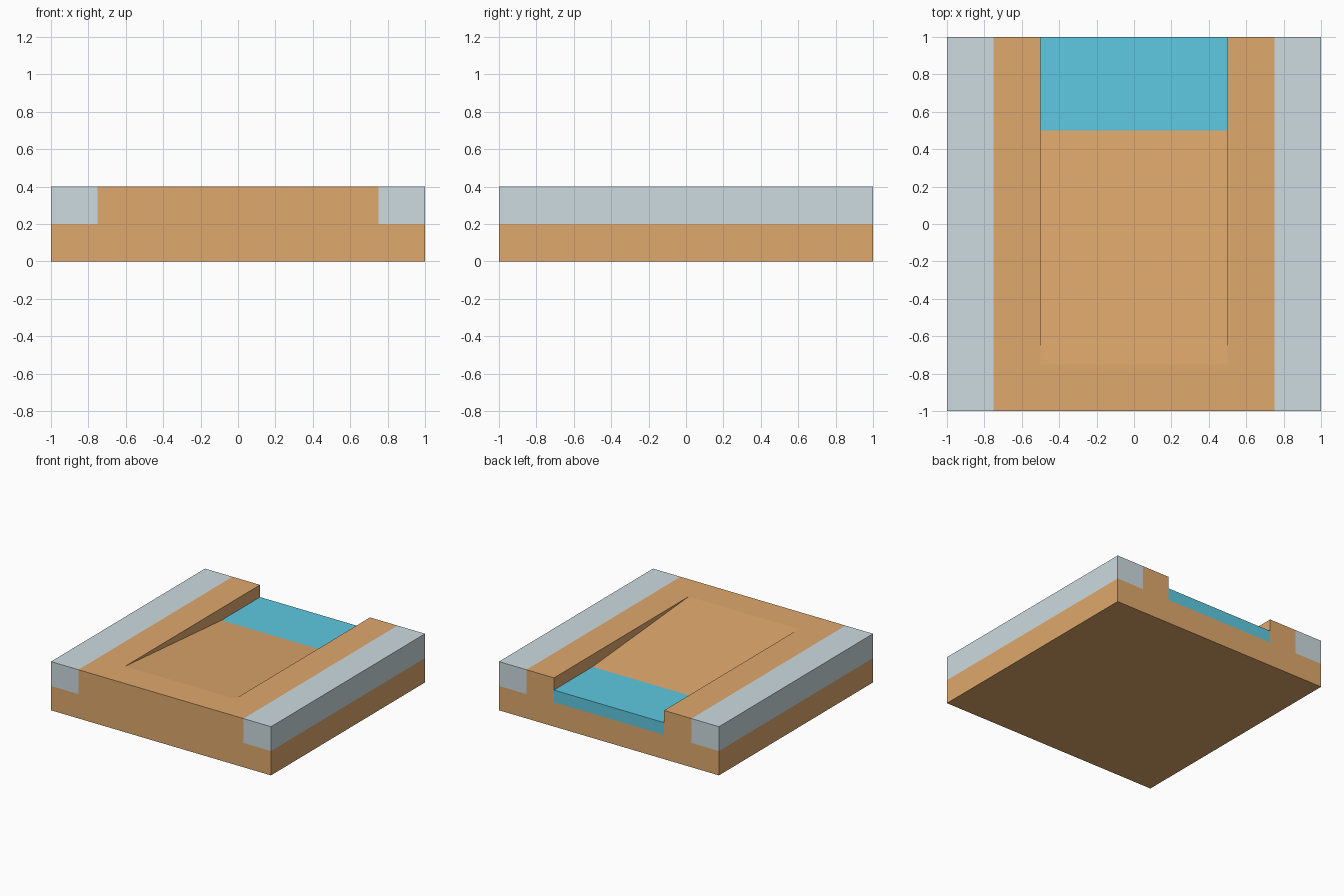
import bpy
import bmesh
from mathutils import Vector

default_cube = bpy.data.objects.get("Cube")
if default_cube:
    bpy.data.objects.remove(default_cube, do_unlink=True)


def make_material(name, srgb):
    """Flat material from 0-255 display values, stored as linear."""
    linear = [((c / 255 + 0.055) / 1.055) ** 2.4 for c in srgb]
    mat = bpy.data.materials.new(name)
    mat.use_nodes = True
    mat.diffuse_color = (*linear, 1)
    shader = mat.node_tree.nodes["Principled BSDF"]
    shader.inputs["Base Color"].default_value = (*linear, 1)
    shader.inputs["Roughness"].default_value = 1
    return mat


def extrude_profile(name, profile, axis, start, end, mat=None):
    """Extrude a 2D outline (horizontal, z) along the x or y axis."""
    def place(h, z, d):
        return (d, h, z) if axis == "x" else (h, d, z)
    bm = bmesh.new()
    face = bm.faces.new([bm.verts.new(place(h, z, start)) for h, z in profile])
    grown = bmesh.ops.extrude_face_region(bm, geom=[face])["geom"]
    verts = [v for v in grown if isinstance(v, bmesh.types.BMVert)]
    bmesh.ops.translate(bm, verts=verts, vec=Vector(place(0, 0, end - start)))
    # the starting face stays as the near cap
    bmesh.ops.recalc_face_normals(bm, faces=bm.faces)
    mesh = bpy.data.meshes.new(name)
    bm.to_mesh(mesh)
    bm.free()
    if mat:
        mesh.materials.append(mat)
    obj = bpy.data.objects.new(name, mesh)
    bpy.context.collection.objects.link(obj)
    return obj


def rectangle(h0, h1, z0, z1):
    return [(h0, z0), (h1, z0), (h1, z1), (h0, z1)]


earth = make_material("earth_brown", (223, 168, 108))
stone = make_material("pale_stone", (204, 219, 223))
water = make_material("water_blue", (94, 201, 225))

TOP, SHELF, WATER_TOP = 0.4, 0.2, 0.3
BANK, CHANNEL = 0.75, 0.5

# Earth block, stepped down along both sides to seat the stone edging
half = [(1, 0), (1, SHELF), (BANK, SHELF), (BANK, TOP)]
outline = half + [(-x, z) for x, z in reversed(half)]
ground = extrude_profile("earth_block", outline, "y", -1, 1, earth)

# Ramp and water bed, cut out of the earth
ramp = [(-2, 0.5), (0.5, WATER_TOP), (0.5, SHELF), (1.1, SHELF), (1.1, 0.5)]
cutter = extrude_profile("channel_cutter", ramp, "x", -CHANNEL, CHANNEL, earth)
cutter.hide_render = True
cutter.hide_set(True)
cut = ground.modifiers.new("channel", "BOOLEAN")
cut.operation = "DIFFERENCE"
cut.solver = "EXACT"
cut.object = cutter

# Stone edging on both sides
for side, name in ((1, "left_stone_edge"), (-1, "right_stone_edge")):
    x0, x1 = sorted((side * BANK, side))
    extrude_profile(name, rectangle(x0, x1, SHELF, TOP), "y", -1, 1, stone)

# Water at the back end of the channel
extrude_profile("water", rectangle(-CHANNEL, CHANNEL, SHELF, WATER_TOP),
                "y", 0.5, 1, water)
